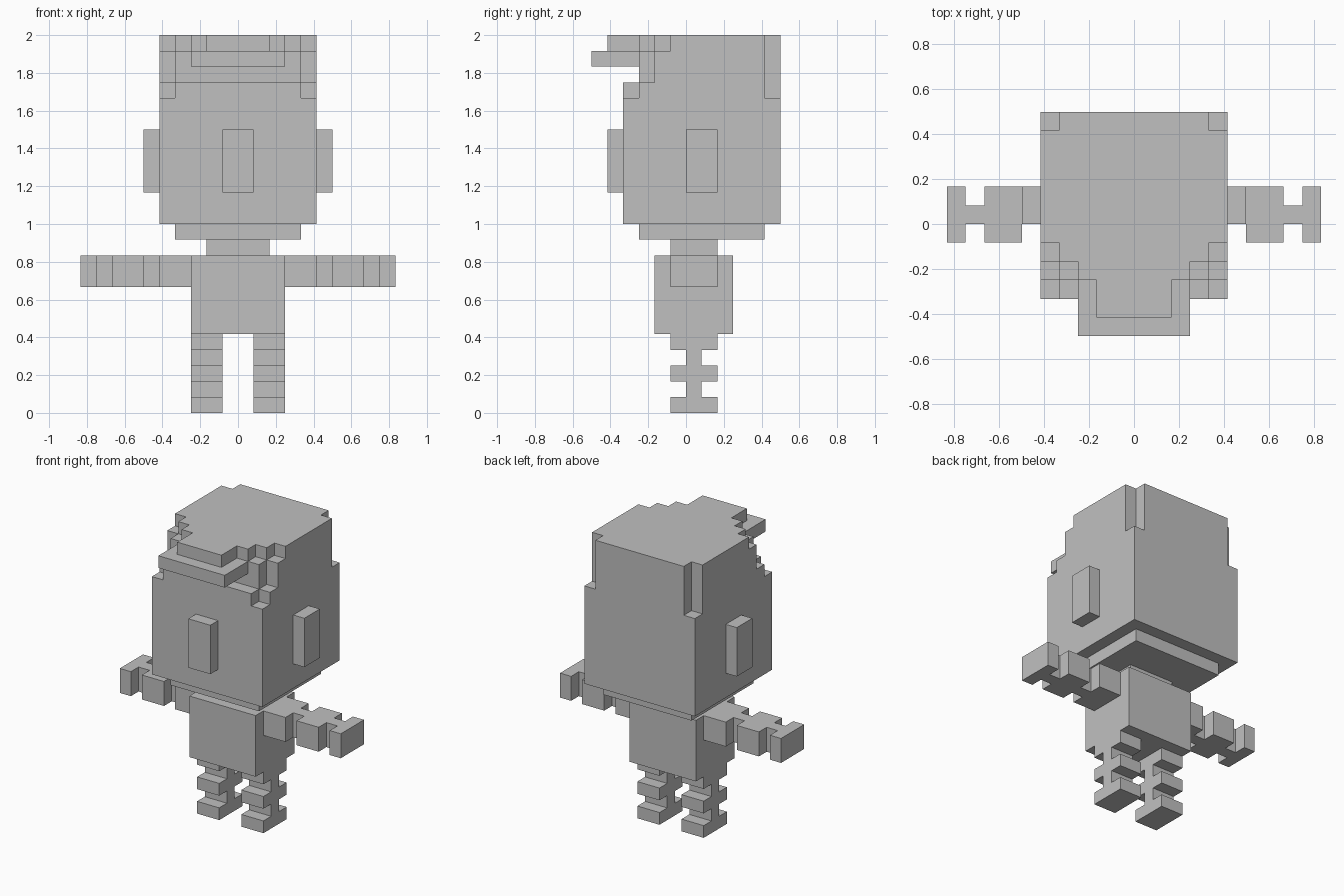
import bpy, bmesh
from mathutils import Vector

if "Cube" in bpy.data.objects:
    bpy.data.objects.remove(bpy.data.objects["Cube"])

U = 1 / 12  # size of one block

grey = bpy.data.materials.new("light grey")
grey.diffuse_color = (0.53, 0.53, 0.53, 1)
grey.use_nodes = True
grey.node_tree.nodes["Principled BSDF"].inputs["Base Color"].default_value = grey.diffuse_color


def box(x0, x1, y0, y1, z0, z1):
    return {(x, y, z) for x in range(x0, x1) for y in range(y0, y1) for z in range(z0, z1)}


def mirrored(cells):
    return {(-x - 1, y, z) for x, y, z in cells}


def layer(z0, z1, steps, back=6):
    """Symmetrical slab; each step is (half width, front y)."""
    return set().union(*(box(-w, w, y, back, z0, z1) for w, y in steps))


parts = {}

# Head: full block, then stepped hair layers and the fringe
head = layer(12, 20, [(5, -4)])
head |= layer(20, 21, [(5, -3), (4, -4)])
head |= layer(21, 22, [(5, -2), (4, -3)])
head |= layer(22, 23, [(5, -2), (4, -3), (3, -6)])
head |= layer(23, 24, [(5, -1), (4, -2), (3, -3), (2, -5)])
# Notches in the upper back corners
notch = box(4, 5, 5, 6, 20, 24)
parts["head"] = head - notch - mirrored(notch)

# Face parts
parts["nose"] = box(-1, 1, -5, -4, 14, 18)
parts["right_ear"] = box(5, 6, 0, 2, 14, 18)
parts["left_ear"] = mirrored(parts["right_ear"])

# Jaw, neck and torso
parts["jaw"] = box(-4, 4, -3, 5, 11, 12)
parts["neck"] = box(-2, 2, -1, 2, 10, 11)
parts["torso"] = box(-3, 3, -2, 3, 5, 10)

# Arms: wide segments on a thin core
arm = box(3, 10, 0, 1, 8, 10)
for a, b in ((3, 5), (6, 8), (9, 10)):
    arm |= box(a, b, -1, 2, 8, 10)
parts["right_arm"] = arm
parts["left_arm"] = mirrored(arm)

# Legs: wide segments on a thin core
leg = box(1, 3, 0, 1, 0, 5)
for z in (0, 2, 4):
    leg |= box(1, 3, -1, 2, z, z + 1)
parts["right_leg"] = leg
parts["left_leg"] = mirrored(leg)

solid = set().union(*parts.values())


def build(name, cells):
    """Skin the outside of the blocks and merge flat areas."""
    bm = bmesh.new()
    for c in cells:
        for axis in range(3):
            for side in (0, 1):
                n = list(c)
                n[axis] += 2 * side - 1
                if tuple(n) in solid:
                    continue
                quad = []
                for p, q in ((0, 0), (1, 0), (1, 1), (0, 1)):
                    v = Vector(c)
                    v[axis] += side
                    v[(axis + 1) % 3] += p
                    v[(axis + 2) % 3] += q
                    quad.append(bm.verts.new(v * U))
                bm.faces.new(quad if side else quad[::-1])
    bmesh.ops.remove_doubles(bm, verts=bm.verts[:], dist=1e-4)
    bmesh.ops.dissolve_limit(bm, angle_limit=0.01, verts=bm.verts[:], edges=bm.edges[:])
    mesh = bpy.data.meshes.new(name)
    bm.to_mesh(mesh)
    bm.free()
    mesh.materials.append(grey)
    bpy.context.collection.objects.link(bpy.data.objects.new(name, mesh))


for name, cells in parts.items():
    build(name, cells)
